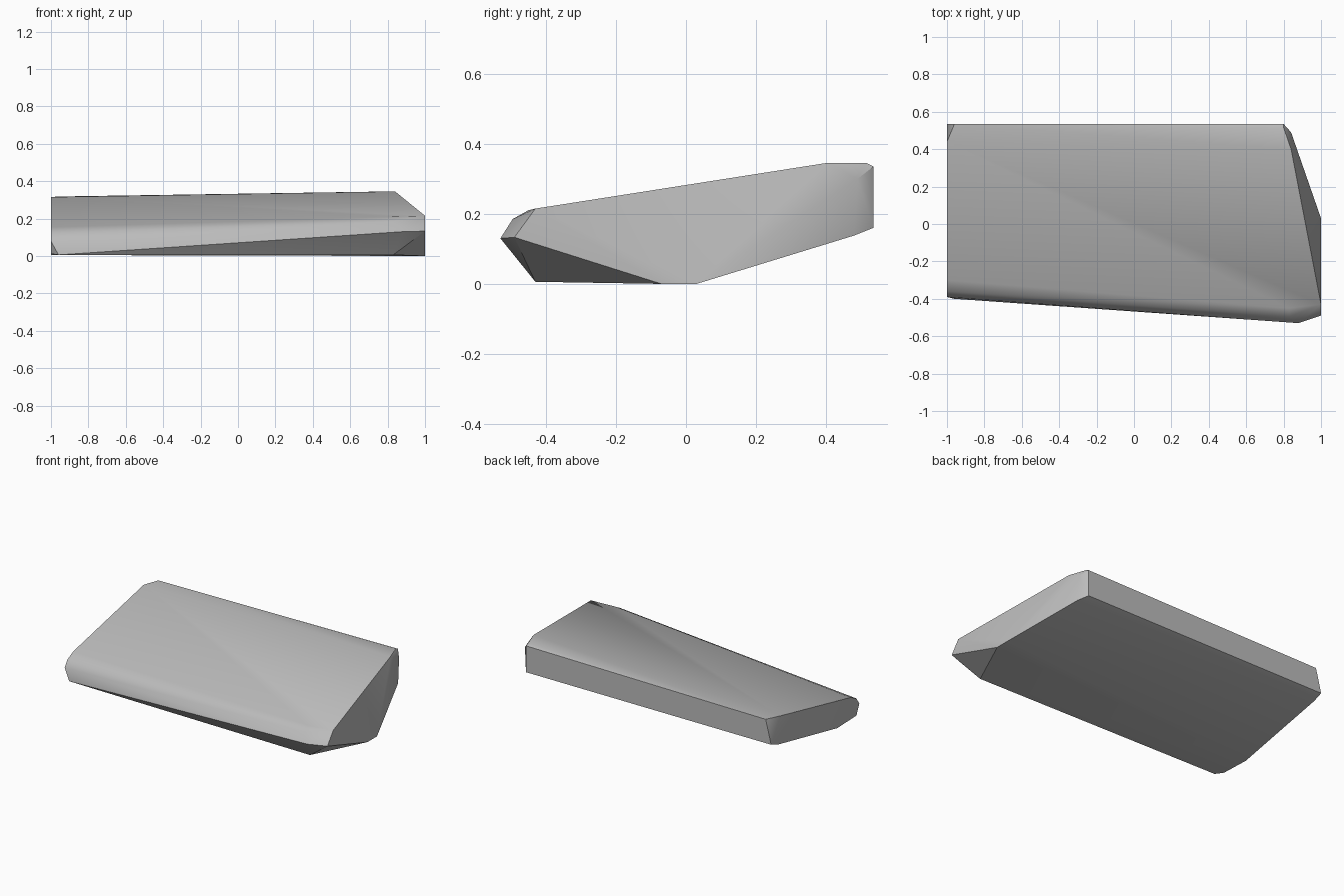
import bpy
import bmesh
import math

# Remove the default object
default_object = bpy.data.objects.get("Cube")
if default_object:
    bpy.data.objects.remove(default_object, do_unlink=True)


def make_material(name, value):
    material = bpy.data.materials.new(name)
    material.use_nodes = True
    colour = (value, value, value, 1.0)
    material.diffuse_color = colour
    shader = material.node_tree.nodes["Principled BSDF"]
    shader.inputs["Base Color"].default_value = colour
    return material


def add_section(bm, x, outline):
    """Add the corners of one cross-section, given as (y, z) pairs."""
    for y, z in outline:
        bm.verts.new((x, y, z))


def make_wedge(name, sections, material):
    """Skin a few cross-sections with one convex shell."""
    bm = bmesh.new()
    for x, outline in sections:
        add_section(bm, x, outline)
    result = bmesh.ops.convex_hull(bm, input=bm.verts[:], use_existing_faces=False)
    spare = [item for item in result["geom_interior"] + result["geom_unused"]
             if isinstance(item, bmesh.types.BMVert) and item.is_valid]
    bmesh.ops.delete(bm, geom=list(set(spare)), context="VERTS")
    bmesh.ops.recalc_face_normals(bm, faces=bm.faces[:])
    # Merge the coplanar parts of the flat ends
    bmesh.ops.dissolve_limit(bm, angle_limit=math.radians(1),
                             verts=bm.verts[:], edges=bm.edges[:])

    mesh = bpy.data.meshes.new(name)
    bm.to_mesh(mesh)
    bm.free()
    mesh.materials.append(material)
    wedge = bpy.data.objects.new(name, mesh)
    bpy.context.collection.objects.link(wedge)

    bpy.ops.object.select_all(action="DESELECT")
    wedge.select_set(True)
    bpy.context.view_layer.objects.active = wedge
    bpy.ops.object.shade_smooth_by_angle(angle=math.radians(30))
    return wedge


# Straight cut end
cut_end = [(-.16, .005), (-.36, .012), (-.39, .08), (-.36, .125), (-.30, .155),
           (.44, .315), (.535, .16), (.47, .135)]
# Chipped corners just inside the cut end
cut_end_chips = [(-.40, .006), (.535, .318)]
# Shoulder at the back of the tapered end
back_shoulder = [(.515, .345), (.535, .335), (.535, .16)]
tapered_edge = [(.40, .345), (.48, .138), (.49, .3)]
# Rounded nose at the front of the tapered end
front_nose = [(-.43, .006), (-.495, .185), (-.45, .21)]
nose_tip = [(-.53, .13)]
# Small flat face closing the tapered end
tapered_end = [(-.49, .133), (-.43, .215), (.03, .0), (-.07, .0)]

make_wedge("wedge_body", [
    (-1, cut_end),
    (-.96, cut_end_chips),
    (.8, back_shoulder),
    (.84, tapered_edge),
    (.83, front_nose),
    (.88, nose_tip),
    (1, tapered_end),
], make_material("plain grey", .5))
